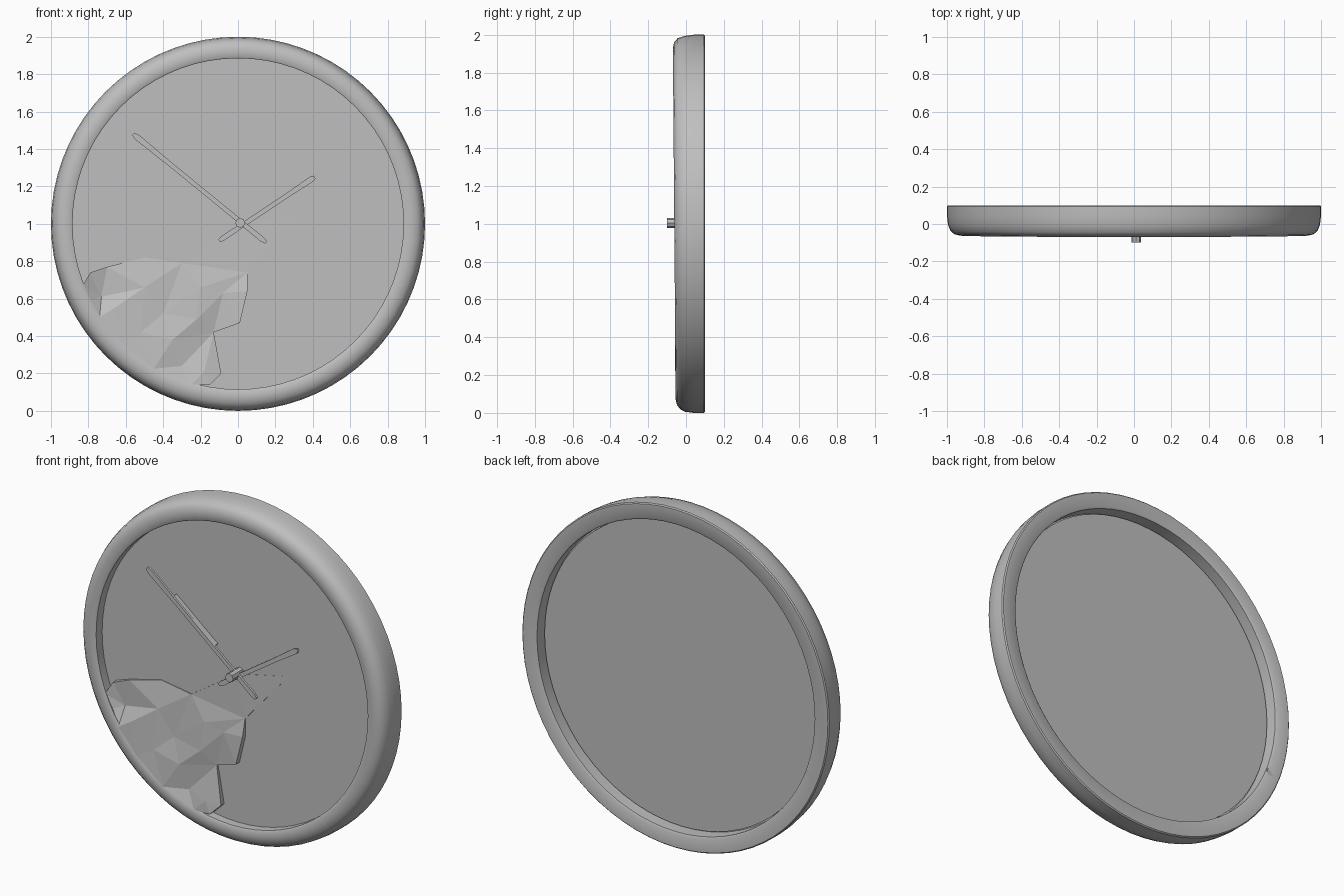
import bpy, bmesh, math
from mathutils import Vector, Matrix
from mathutils.geometry import delaunay_2d_cdt

if "Cube" in bpy.data.objects:
    bpy.data.objects.remove(bpy.data.objects["Cube"])

grey = bpy.data.materials.new("plain_grey")
grey.use_nodes = True
colour = (0.52, 0.52, 0.52, 1)
grey.diffuse_color = colour
grey.node_tree.nodes["Principled BSDF"].inputs["Base Color"].default_value = colour


def finish(name, bm, smooth=False):
    bmesh.ops.recalc_face_normals(bm, faces=bm.faces)
    mesh = bpy.data.meshes.new(name)
    bm.to_mesh(mesh)
    bm.free()
    mesh.materials.append(grey)
    obj = bpy.data.objects.new(name, mesh)
    bpy.context.collection.objects.link(obj)
    if smooth:
        bpy.ops.object.select_all(action='DESELECT')
        obj.select_set(True)
        bpy.context.view_layer.objects.active = obj
        bpy.ops.object.shade_smooth_by_angle(angle=math.radians(35))
    return obj


def lathe(bm, profile, steps=72):
    """Revolve a closed (radius, y) profile about the clock's axis."""
    verts = [bm.verts.new((r, y, 1)) for r, y in profile]
    edges = [bm.edges.new((verts[i - 1], v)) for i, v in enumerate(verts)]
    bmesh.ops.spin(bm, geom=verts + edges, cent=(0, 0, 1), axis=(0, 1, 0),
                   angle=math.tau, steps=steps)
    bmesh.ops.remove_doubles(bm, verts=bm.verts, dist=0.0005)


def cylinder(name, x, z, radius, front, back, sides):
    bm = bmesh.new()
    bmesh.ops.create_cone(bm, cap_ends=True, segments=sides, radius1=radius,
                          radius2=radius, depth=back - front)
    place = Matrix.Translation((x, (front + back) / 2, z)) @ Matrix.Rotation(math.pi / 2, 4, 'X')
    bm.transform(place)
    return finish(name, bm, sides > 12)


def bar(name, outline, start, end, front, back):
    """Extruded plate: outline is (fraction along, half width) pairs."""
    a, b = Vector(start), Vector(end)
    side = (b - a).normalized().orthogonal()
    points = [a.lerp(b, t) + side * w for t, w in outline]
    points += [a.lerp(b, t) - side * w for t, w in reversed(outline)]
    bm = bmesh.new()
    face = bm.faces.new([bm.verts.new((p.x, front, p.y)) for p in points])
    new = bmesh.ops.extrude_face_region(bm, geom=[face])["geom"]
    for v in new:
        if isinstance(v, bmesh.types.BMVert):
            v.co.y = back
    return finish(name, bm)


# Rounded rim, its front leaning slightly forward at the top
bm = bmesh.new()
lathe(bm, [(.885, .02), (.885, -.056), (.892, -.061), (.93, -.062), (.96, -.055),
           (.982, -.036), (.994, -.005), (1, .04), (1, .094), (.994, .1),
           (.915, .1), (.905, .094), (.905, .02)])
for v in bm.verts:
    if v.co.y < -.02:
        v.co.y -= .008 * (v.co.z - 1)
finish("rim", bm, True)

# Recessed dial panel
cylinder("dial", 0, 1, .897, 0, .035, 72)

# Hands, centre pin and small stud on the back
hand = [(0, .008), (.03, .014), (.3, .012), (.7, .012), (.97, .016), (1, .009)]
bar("minute_hand", hand, (.15, .9), (-.56, 1.48), -.05, -.036)
bar("hour_hand", hand, (-.1, .91), (.41, 1.25), -.036, -.022)
bar("minute_hand_web", [(0, .006), (1, .006)], (-.13, 1.13), (-.4, 1.35), -.04, -.006)
cylinder("centre_pin", .012, 1.005, .026, -.1, .005, 8)
cylinder("back_stud", -.87, .66, .028, .05, .1, 8)

# Faceted relief at the lower edge: border then inner points, as (x, z, y)
border = [(.33, 1.06, 0), (0, .99, -.003), (-.3, .79, -.006), (-.5, .82, -.002),
          (-.7, .77, -.012), (-.79, .74, -.035), (-.83, .67, -.056), (-.79, .59, -.05),
          (-.74, .5, -.057), (-.62, .36, -.057), (-.45, .225, -.057), (-.25, .14, -.054),
          (-.15, .14, -.05), (-.09, .2, -.03), (-.13, .42, -.012), (.01, .47, -.035),
          (.05, .64, -.03), (.05, .74, -.006)]
inner = [(-.73, .61, -.008), (-.66, .55, -.05), (-.5, .66, -.03), (-.4, .52, -.022),
         (-.35, .38, -.048), (-.22, .49, -.038), (-.2, .66, -.028), (-.08, .63, -.02),
         (-.3, .24, -.03), (-.18, .21, -.05), (-.52, .42, -.045)]
points = border + inner
flat = [Vector((x, z)) for x, z, y in points]
co, _, faces, origin, _, _ = delaunay_2d_cdt(flat, [], [list(range(len(border)))], 1, 1e-5)
bm = bmesh.new()
verts = [bm.verts.new((c.x, points[o[0]][2], c.y)) for c, o in zip(co, origin)]
for f in faces:
    bm.faces.new([verts[i] for i in f])
rim_edges = [e for e in bm.edges if e.is_boundary]
for g in bmesh.ops.extrude_edge_only(bm, edges=rim_edges)["geom"]:
    if isinstance(g, bmesh.types.BMVert):
        g.co.y = .005
finish("relief", bm)
